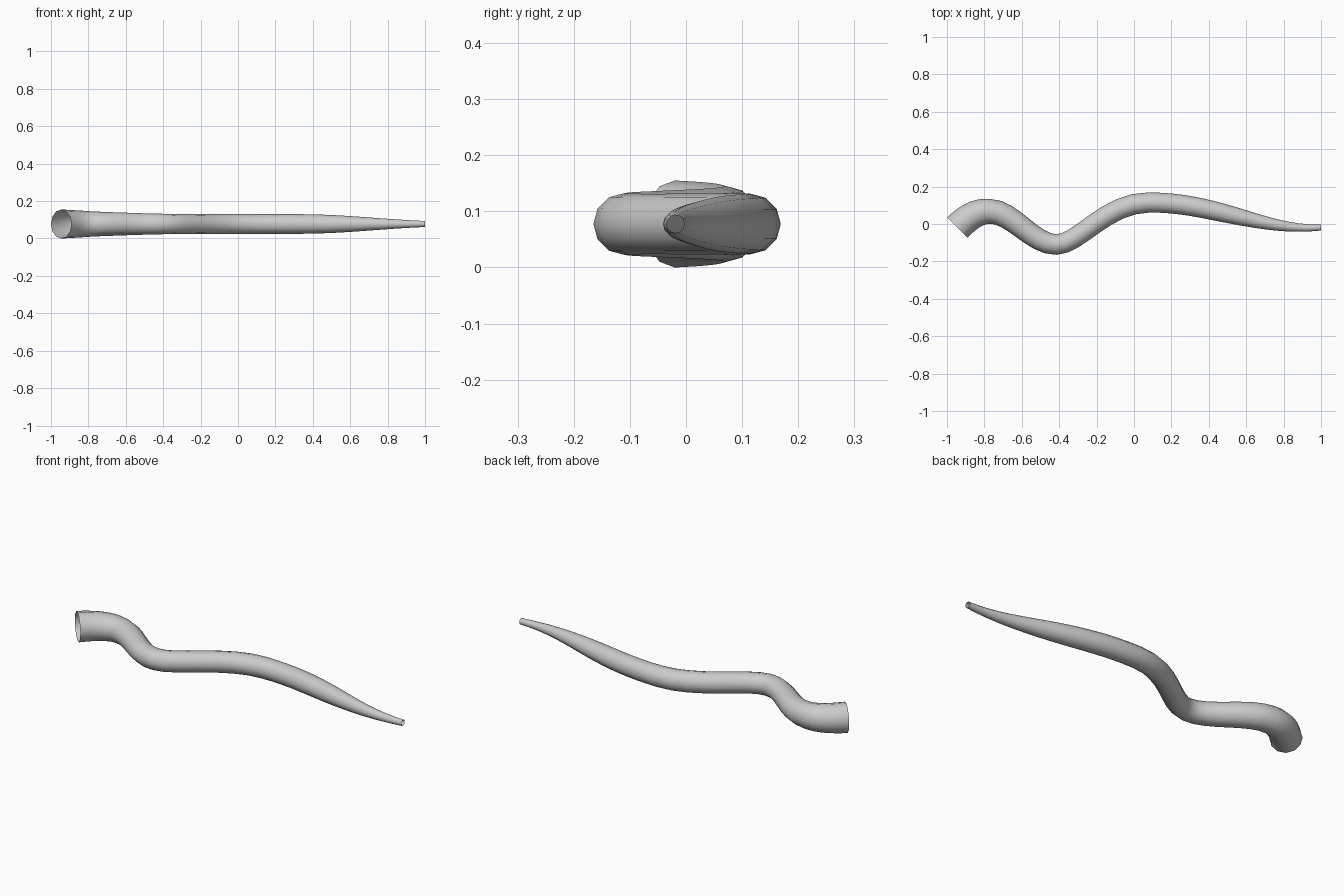
import bpy

if "Cube" in bpy.data.objects:
    bpy.data.objects.remove(bpy.data.objects["Cube"])

# Tapered, open-ended tube swept along a winding planar path
# (x, y, tangent x, tangent y, handle length back, handle length ahead, radius)
PATH = [
    (-0.945, -0.020, 0.707, 0.707, 0.05, 0.07, 0.0775),
    (-0.775, 0.068, 1.0, 0.0, 0.07, 0.13, 0.067),
    (-0.415, -0.110, 1.0, 0.0, 0.13, 0.12, 0.055),
    (0.080, 0.115, 1.0, 0.0, 0.23, 0.17, 0.054),
    (0.540, 0.044, 0.972, -0.235, 0.17, 0.16, 0.046),
    (1.000, -0.019, 0.998, 0.060, 0.17, 0.10, 0.016),
]
Z = 0.0775

curve = bpy.data.curves.new("winding_tube", 'CURVE')
curve.dimensions = '3D'
curve.twist_mode = 'Z_UP'
curve.bevel_depth = 1.0
curve.bevel_resolution = 4
curve.resolution_u = 8
curve.use_fill_caps = False

spline = curve.splines.new('BEZIER')
spline.radius_interpolation = 'CARDINAL'
spline.bezier_points.add(len(PATH) - 1)
for p, (x, y, tx, ty, back, ahead, r) in zip(spline.bezier_points, PATH):
    p.handle_left_type = p.handle_right_type = 'FREE'
    p.co = (x, y, Z)
    p.handle_left = (x - tx * back, y - ty * back, Z)
    p.handle_right = (x + tx * ahead, y + ty * ahead, Z)
    p.radius = r

tube = bpy.data.objects.new("winding_tube", curve)
bpy.context.collection.objects.link(tube)

# Turn the sweep into a smooth mesh
bpy.context.view_layer.objects.active = tube
tube.select_set(True)
bpy.ops.object.convert(target='MESH')
bpy.ops.object.shade_smooth()
